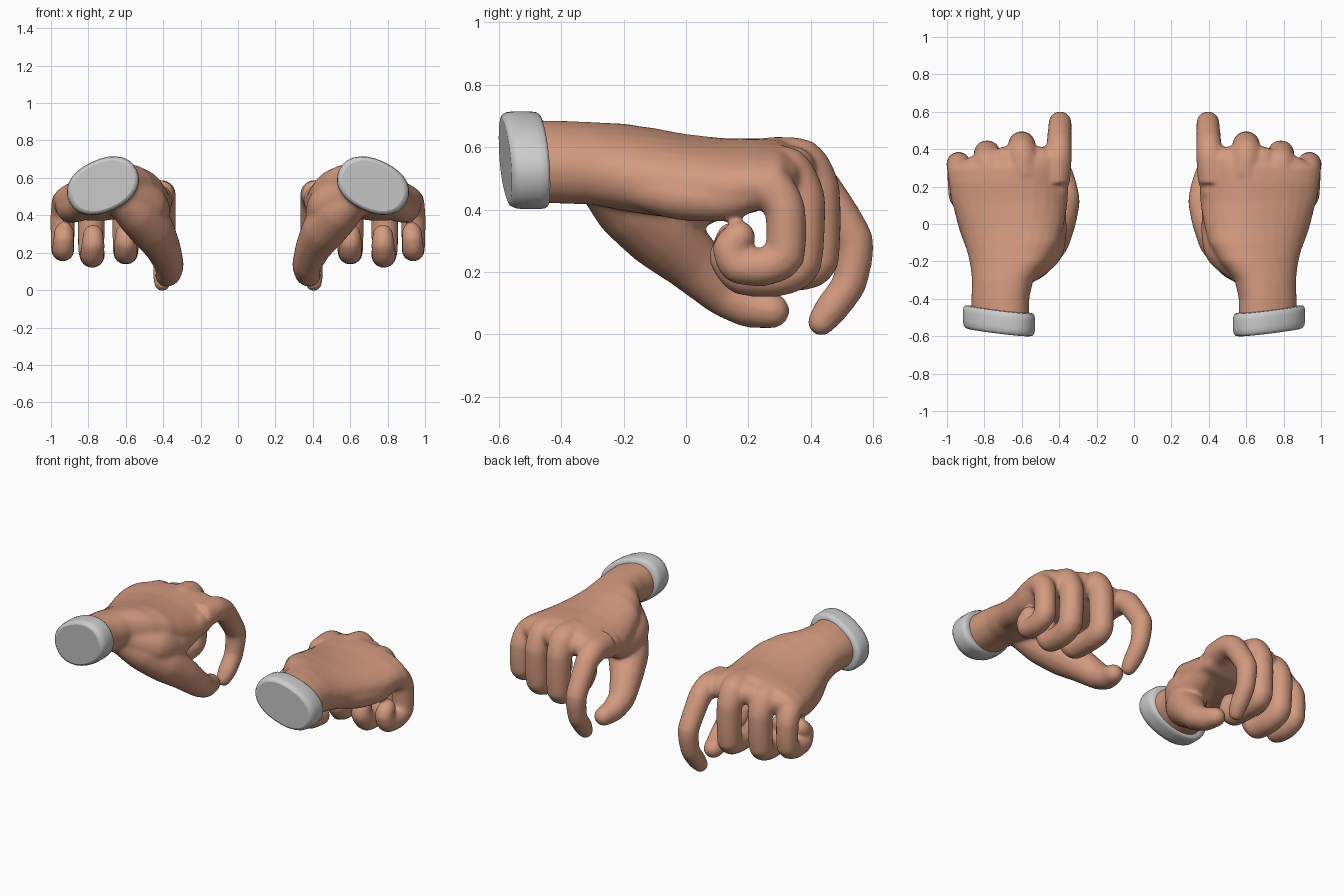
import bpy, bmesh
from math import sin, cos, pi, radians
from mathutils import Vector


def bridge(bm, rings):
    # skin a list of vertex rings and cap both ends
    vr = [[bm.verts.new(p) for p in r] for r in rings]
    n = len(vr[0])
    for a, b in zip(vr, vr[1:]):
        for i in range(n):
            j = (i + 1) % n
            bm.faces.new((a[i], a[j], b[j], b[i]))
    bm.faces.new(vr[0][::-1])
    bm.faces.new(vr[-1])


def section(y, cx, cz, w, h, tilt, ky=0.0, kz=0.0, droop=0.0, n=28):
    # tilted super-ellipse across the forearm direction, drooping on the thumb side
    pts = []
    t = radians(tilt)
    for i in range(n):
        a = 2 * pi * i / n
        c, s = cos(a), sin(a)
        u = w * abs(c) ** 0.9 * (1 if c > 0 else -1)
        v = h * abs(s) ** 0.9 * (1 if s > 0 else -1)
        dx, dz = u * cos(t) - v * sin(t), u * sin(t) + v * cos(t)
        pts.append((cx + dx, y + ky * dx + kz * dz, cz + dz - droop * min(dx, 0) ** 2))
    return pts


def tube(bm, pts, steps=6, n=16):
    # tapered finger through (x, y, z, radius) points with a rounded tip
    P = [Vector(p) for p in pts]
    P = [2 * P[0] - P[1]] + P + [2 * P[-1] - P[-2]]
    path = []
    for k in range(1, len(P) - 2):
        a, b, c, d = P[k - 1:k + 3]
        for s in range(steps):
            t = s / steps
            curve = 0.5 * (2 * b + (c - a) * t + (2 * a - 5 * b + 4 * c - d) * t * t
                           + (3 * b - a - 3 * c + d) * t ** 3)
            path.append(curve.lerp(b.lerp(c, t), 0.5))
    path.append(P[-2])
    end = path[-1].copy()
    tip = (end.xyz - path[-2].xyz).normalized()
    for ang in (25, 50, 72, 85):
        q = end.xyz + tip * end.w * sin(radians(ang))
        path.append(Vector((q.x, q.y, q.z, end.w * cos(radians(ang)))))
    rings = []
    for i, p in enumerate(path):
        t = (path[min(i + 1, len(path) - 1)].xyz - path[max(i - 1, 0)].xyz).normalized()
        side = Vector((1, 0, 0))
        side = (side - t * side.dot(t)).normalized()
        up = t.cross(side)
        rings.append([p.xyz + p.w * (side * cos(2 * pi * j / n) + up * sin(2 * pi * j / n))
                      for j in range(n)])
    bridge(bm, rings)


def finish(name, bm):
    bmesh.ops.recalc_face_normals(bm, faces=bm.faces)
    me = bpy.data.meshes.new(name)
    bm.to_mesh(me)
    bm.free()
    for f in me.polygons:
        f.use_smooth = len(f.vertices) == 4
    ob = bpy.data.objects.new(name, me)
    bpy.context.collection.objects.link(ob)
    return ob


# palm and wrist
bm = bmesh.new()
palm = [(-0.50, 0.715, 0.553, 0.160, 0.122, -25),
        (-0.40, 0.715, 0.552, 0.158, 0.122, -25),
        (-0.30, 0.702, 0.548, 0.168, 0.122, -22),
        (-0.20, 0.668, 0.536, 0.216, 0.128, -17),
        (-0.10, 0.652, 0.522, 0.258, 0.130, -13),
        (0.00, 0.655, 0.508, 0.285, 0.128, -10),
        (0.12, 0.665, 0.503, 0.314, 0.122, -8),
        (0.22, 0.672, 0.512, 0.322, 0.114, -7),
        (0.30, 0.670, 0.528, 0.312, 0.095, -7),
        (0.36, 0.640, 0.535, 0.240, 0.062, -7)]
bridge(bm, [section(*s, droop=max(0, s[3] - 0.16) * 5) for s in palm])

# fingers, from index to little, then thumb
tube(bm, [(0.42, 0.22, 0.510, 0.078), (0.408, 0.35, 0.512, 0.076), (0.40, 0.43, 0.470, 0.068),
          (0.395, 0.54, 0.30, 0.062), (0.397, 0.525, 0.165, 0.056), (0.40, 0.465, 0.080, 0.054),
          (0.405, 0.435, 0.040, 0.046)])
tube(bm, [(0.59, 0.26, 0.550, 0.085), (0.60, 0.37, 0.545, 0.083), (0.60, 0.42, 0.46, 0.075),
          (0.60, 0.42, 0.235, 0.071), (0.60, 0.35, 0.205, 0.068), (0.60, 0.19, 0.205, 0.064),
          (0.60, 0.14, 0.255, 0.062), (0.60, 0.15, 0.305, 0.056)])
tube(bm, [(0.77, 0.23, 0.530, 0.083), (0.78, 0.325, 0.520, 0.081), (0.785, 0.375, 0.43, 0.073),
          (0.785, 0.365, 0.225, 0.071), (0.78, 0.29, 0.187, 0.068), (0.78, 0.18, 0.190, 0.065),
          (0.775, 0.135, 0.245, 0.062), (0.775, 0.15, 0.295, 0.056)])
tube(bm, [(0.905, 0.15, 0.480, 0.072), (0.925, 0.27, 0.470, 0.072), (0.937, 0.318, 0.40, 0.066),
          (0.938, 0.318, 0.25, 0.064), (0.937, 0.25, 0.215, 0.062), (0.935, 0.165, 0.22, 0.059),
          (0.932, 0.14, 0.275, 0.056), (0.93, 0.170, 0.310, 0.054)])
tube(bm, [(0.65, -0.28, 0.50, 0.080), (0.55, -0.19, 0.42, 0.115), (0.462, -0.08, 0.325, 0.120),
          (0.405, 0.02, 0.232, 0.098), (0.368, 0.12, 0.137, 0.079), (0.372, 0.20, 0.090, 0.069),
          (0.385, 0.275, 0.075, 0.058)])
# ball of the thumb, heel of the palm, and webs between the fingers
tube(bm, [(0.62, -0.25, 0.52, 0.10), (0.50, -0.13, 0.45, 0.125), (0.465, -0.03, 0.42, 0.108),
          (0.44, 0.08, 0.44, 0.08), (0.42, 0.18, 0.49, 0.07)])
tube(bm, [(0.79, -0.20, 0.49, 0.075), (0.855, -0.02, 0.445, 0.080), (0.895, 0.12, 0.437, 0.076),
          (0.915, 0.20, 0.455, 0.066)])
for x, y, z in ((0.50, 0.345, 0.52), (0.69, 0.345, 0.535), (0.86, 0.285, 0.495)):
    tube(bm, [(x, 0.15, z, 0.07), (x, y, z, 0.07)])

hands = finish("hands", bm)
skin = bpy.data.materials.new("skin")
skin.diffuse_color = (0.65, 0.32, 0.21, 1)
hands.data.materials.append(skin)
rm = hands.modifiers.new("fuse", 'REMESH')
rm.mode = 'VOXEL'
rm.voxel_size = 0.011
rm.use_smooth_shade = True
sm = hands.modifiers.new("soften", 'SMOOTH')
sm.factor = 0.5
sm.iterations = 10

# sleeve cuffs
bm = bmesh.new()
cuff = [(-0.580, 0.86), (-0.576, 0.93), (-0.562, 0.98), (-0.54, 1.0),
        (-0.49, 1.0), (-0.468, 0.985), (-0.458, 0.94), (-0.456, 0.80)]
bridge(bm, [section(y, 0.722, 0.558, 0.2 * s, 0.14 * s, -25, 0.11, -0.05) for y, s in cuff])
cuffs = finish("cuffs", bm)

# mirror both parts to the other side
for ob in (hands, cuffs):
    ob.modifiers.new("mirror", 'MIRROR').use_mirror_merge = False
